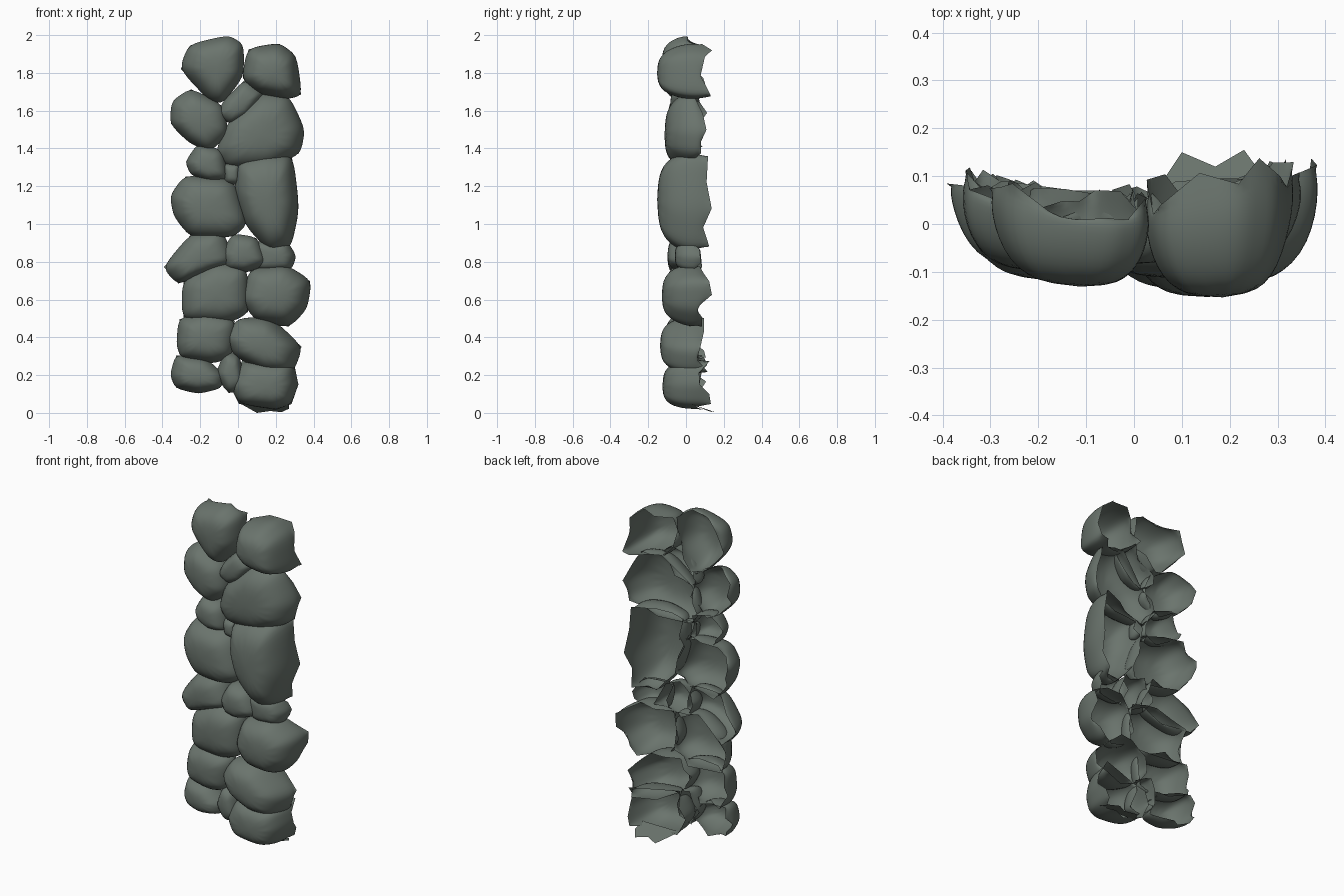
import bpy, bmesh, random
from mathutils import Vector

if "Cube" in bpy.data.objects:
    bpy.data.objects.remove(bpy.data.objects["Cube"])

random.seed(11)
mat = bpy.data.materials.new("grey_green_stone")
mat.diffuse_color = (0.145, 0.175, 0.153, 1)
mat.use_nodes = True
mat.node_tree.nodes["Principled BSDF"].inputs["Base Color"].default_value = mat.diffuse_color


def with_midpoints(pts):
    out = []
    for a, b in zip(pts, pts[1:] + pts[:1]):
        out += [a, (a + b) / 2]
    return out


def stone(name, front, outline, rim=0.02, flare=0.96):
    """Open-backed rounded stone: rings shrink from a ragged rim to a flat front face."""
    pts = [Vector(p) for p in outline]
    c = sum(pts, Vector((0, 0))) / len(pts)
    bm = bmesh.new()
    crease = bm.verts.layers.float.new("crease_vert")
    # (scale, depth share): ragged rim, widest girth, shoulder, front face
    rings = []
    for k, (s, d) in enumerate([(flare, None), (1.04, 0.0), (0.91, 0.58), (0.52, 1.0)]):
        ring = []
        wob = 0.07 if k > 1 else 0.0
        loop = with_midpoints([c + (p - c) * s * random.uniform(1 - wob, 1 + wob) for p in pts])
        for q in loop:
            bend = 0.5 * q.x ** 2
            if d is None:
                y = max(0.008, rim + bend + random.uniform(-0.035, 0.05))
            else:
                y = front * d + bend * (1 - d * 0.8)
            v = bm.verts.new((q.x, y, q.y))
            if d is None:
                v[crease] = 1.0
            ring.append(v)
        rings.append(ring)
    n = len(rings[0])
    for a, b in zip(rings, rings[1:]):
        for i in range(n):
            j = (i + 1) % n
            bm.faces.new((a[i], a[j], b[j], b[i]))
    cap = bm.faces.new(rings[-1])
    for f in bm.faces:
        f.smooth = True
    bmesh.ops.recalc_face_normals(bm, faces=bm.faces)
    if cap.normal.y > 0:
        bmesh.ops.reverse_faces(bm, faces=bm.faces)
    me = bpy.data.meshes.new(name)
    bm.to_mesh(me)
    bm.free()
    me.materials.append(mat)
    ob = bpy.data.objects.new(name, me)
    bpy.context.collection.objects.link(ob)
    sub = ob.modifiers.new("round", "SUBSURF")
    sub.levels = sub.render_levels = 2


# top course
stone("stone_top_left", -.135, [(-.31, 1.82), (-.26, 1.95), (-.05, 2.0), (.03, 1.95), (.03, 1.78), (-.08, 1.64), (-.15, 1.65)])
stone("stone_top_right", -.16, [(.02, 1.77), (.05, 1.93), (.22, 1.96), (.31, 1.89), (.34, 1.68), (.25, 1.66), (.1, 1.69)], .055)
# upper courses
stone("stone_upper_left", -.105, [(-.36, 1.53), (-.35, 1.65), (-.25, 1.72), (-.08, 1.63), (-.05, 1.48), (-.15, 1.38), (-.26, 1.43)])
stone("stone_upper_small", -.085, [(-.11, 1.57), (-.08, 1.65), (.04, 1.77), (.15, 1.7), (.06, 1.57), (-.04, 1.53)])
stone("stone_upper_right", -.118, [(-.12, 1.38), (-.06, 1.53), (.12, 1.7), (.27, 1.68), (.355, 1.5), (.33, 1.37), (.17, 1.3), (-.05, 1.3)], .01)
stone("stone_left_small", -.09, [(-.28, 1.33), (-.21, 1.43), (-.08, 1.39), (-.05, 1.24), (-.15, 1.22), (-.25, 1.26)])
stone("pebble", -.06, [(-.08, 1.32), (.01, 1.32), (.01, 1.21), (-.07, 1.21)])
# middle courses
stone("stone_middle_left", -.125, [(-.36, 1.15), (-.28, 1.26), (-.02, 1.24), (.05, 1.0), (-.03, .93), (-.25, .93), (-.34, 1.04)])
stone("stone_middle_right", -.158, [(-.02, 1.17), (.0, 1.33), (.15, 1.37), (.29, 1.37), (.325, 1.08), (.28, .87), (.17, .85), (.04, .99)], .04)
stone("stone_wedge_left", -.105, [(-.4, .77), (-.25, .95), (-.08, .97), (-.02, .8), (-.18, .73), (-.32, .68)])
stone("stone_wedge_middle", -.1, [(-.09, .84), (-.03, .95), (.1, .93), (.17, .79), (.04, .74), (-.06, .76)])
stone("stone_wedge_right", -.065, [(.07, .91), (.26, .91), (.31, .83), (.28, .75), (.1, .75)])
# lower courses
stone("stone_low_left", -.118, [(-.295, .49), (-.295, .7), (-.12, .8), (.05, .77), (.06, .53), (-.06, .47)])
stone("stone_low_right", -.135, [(.02, .6), (.06, .76), (.25, .785), (.39, .7), (.365, .55), (.27, .45), (.09, .49)])
stone("stone_base_left", -.12, [(-.325, .36), (-.315, .5), (-.17, .54), (-.01, .49), (-.03, .3), (-.13, .26), (-.3, .29)])
stone("stone_base_right", -.142, [(-.07, .4), (.0, .5), (.17, .51), (.345, .35), (.29, .21), (.15, .21), (-.02, .3)], .035)
# bottom course
stone("stone_foot_left", -.1, [(-.36, .2), (-.33, .31), (-.17, .29), (-.07, .2), (-.09, .13), (-.21, .1), (-.33, .13)])
stone("stone_foot_small", -.09, [(-.12, .2), (-.07, .33), (.01, .31), (.04, .13), (-.05, .1)])
stone("stone_foot_right", -.13, [(-.04, .15), (.03, .28), (.29, .27), (.315, .15), (.28, .05), (.2, .02), (.01, .05)], .05, 1.03)
# thin ragged flap under the foot
me = bpy.data.meshes.new("foot_flap")
me.from_pydata([(.02, .03, .045), (.27, .03, .045), (.27, .1, .022), (.23, .155, .004), (.17, .12, .01), (.1, .15, .0)], [], [(0, 5, 4, 3, 2, 1)])
me.materials.append(mat)
bpy.context.collection.objects.link(bpy.data.objects.new("foot_flap", me))
